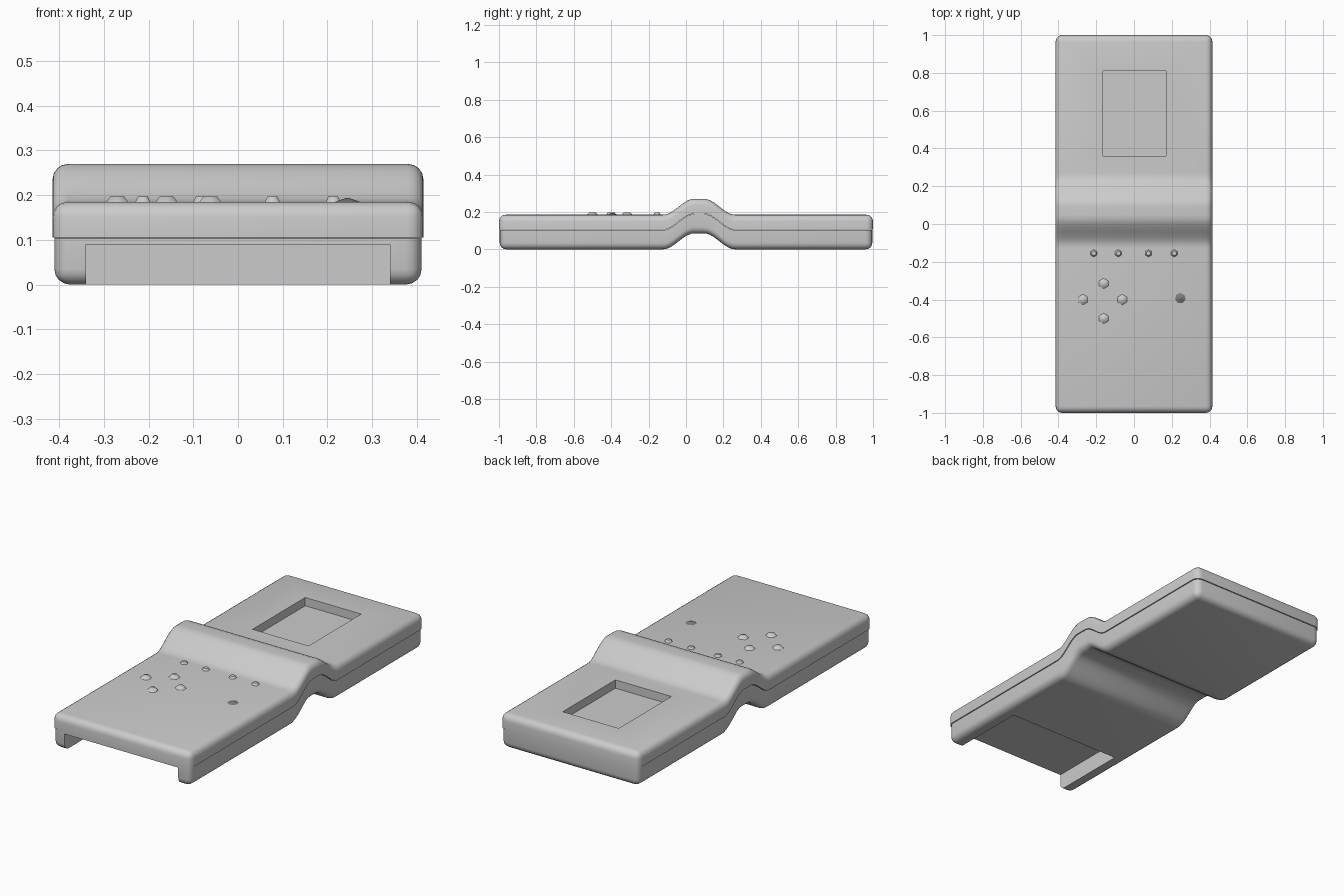
import bpy, bmesh, math
from mathutils import Vector, Matrix

cube = bpy.data.objects.get("Cube")
if cube:
    bpy.data.objects.remove(cube, do_unlink=True)


def material(name, value):
    mat = bpy.data.materials.new(name)
    mat.use_nodes = True
    colour = (value, value, value, 1)
    mat.diffuse_color = colour
    mat.node_tree.nodes["Principled BSDF"].inputs["Base Color"].default_value = colour
    return mat


GREY = material("light grey", 0.6)
DARK = material("dark grey", 0.2)


def smoothstep(a, b, t):
    t = min(max((t - a) / (b - a), 0), 1)
    return t * t * (3 - 2 * t)


def hump(y):
    """Height of the raised fold across the middle."""
    return 0.085 * (smoothstep(-0.12, 0.04, y) - smoothstep(0.1, 0.26, y))


def finish(bm, name, mat):
    mesh = bpy.data.meshes.new(name)
    bm.to_mesh(mesh)
    bm.free()
    mesh.materials.append(mat)
    obj = bpy.data.objects.new(name, mesh)
    bpy.context.collection.objects.link(obj)
    return obj


def box(bm, lo, hi):
    lo, hi = Vector(lo), Vector(hi)
    size = Matrix.Diagonal((*(hi - lo), 1))
    bmesh.ops.create_cube(bm, size=1, matrix=Matrix.Translation((lo + hi) / 2) @ size)


def shade(obj, angle=40):
    bpy.ops.object.select_all(action="DESELECT")
    obj.select_set(True)
    bpy.context.view_layer.objects.active = obj
    bpy.ops.object.shade_smooth_by_angle(angle=math.radians(angle))


def shell(name, half_width, half_length, z0, z1, round_z, cut_lo, cut_hi):
    """Rounded slab bent over the fold, with one box-shaped recess."""
    bm = bmesh.new()
    box(bm, (-half_width, -half_length, z0), (half_width, half_length, z1))
    edges = []
    for e in bm.edges:
        a, b = (v.co for v in e.verts)
        vertical = abs(a.z - b.z) > 0.01
        outer = abs(a.z - round_z) < 1e-4 and abs(b.z - round_z) < 1e-4
        if vertical or outer:
            edges.append(e)
    bmesh.ops.bevel(bm, geom=edges, offset=0.035, segments=4, profile=0.5, affect="EDGES")
    # Cross cuts let the slab bend
    for i in range(21):
        y = -0.13 + 0.02 * i
        bmesh.ops.bisect_plane(bm, geom=bm.verts[:] + bm.edges[:] + bm.faces[:],
                               plane_co=(0, y, 0), plane_no=(0, 1, 0))
    for v in bm.verts:
        v.co.z += hump(v.co.y)
    obj = finish(bm, name, GREY)

    # Recess
    bm = bmesh.new()
    box(bm, cut_lo, cut_hi)
    cutter = finish(bm, name + "_cutter", GREY)
    cutter.hide_render = True
    mod = obj.modifiers.new("recess", "BOOLEAN")
    mod.operation = "DIFFERENCE"
    mod.solver = "EXACT"
    mod.object = cutter
    bpy.ops.object.select_all(action="DESELECT")
    obj.select_set(True)
    bpy.context.view_layer.objects.active = obj
    bpy.ops.object.modifier_apply(modifier=mod.name)
    bpy.data.objects.remove(cutter, do_unlink=True)
    shade(obj)
    return obj


# Body halves: screen recess in the upper, open slot in the lower
TOP = 0.185
shell("upper_shell", 0.415, 1.0, 0.105, TOP, TOP,
      (-0.165, 0.36, 0.14), (0.17, 0.81, 0.3))
shell("lower_shell", 0.411, 0.996, 0.0, 0.103, 0.0,
      (-0.34, -1.1, -0.1), (0.34, -0.56, 0.09))


def button(name, x, y, radius, height, sides, tip, mat, smooth):
    bm = bmesh.new()
    bmesh.ops.create_cone(bm, cap_ends=True, segments=sides, radius1=radius,
                          radius2=radius * tip, depth=height + 0.01,
                          matrix=Matrix.Translation((x, y, TOP + height / 2 - 0.005)))
    obj = finish(bm, name, mat)
    if smooth:
        shade(obj, 60)


# Direction pad
PAD = {"left": (-0.27, -0.4), "upper": (-0.16, -0.315),
       "right": (-0.062, -0.4), "lower": (-0.16, -0.5)}
for side, (x, y) in PAD.items():
    button("pad_button_" + side, x, y, 0.036, 0.012, 6, 0.5, GREY, True)

# Row of small keys under the fold
for i, x in enumerate((-0.213, -0.083, 0.077, 0.213)):
    button(f"small_key_{i + 1}", x, -0.155, 0.025, 0.012, 6, 0.5, GREY, True)

# Main action button
button("action_button", 0.245, -0.393, 0.057, 0.009, 7, 0.05, DARK, False)
